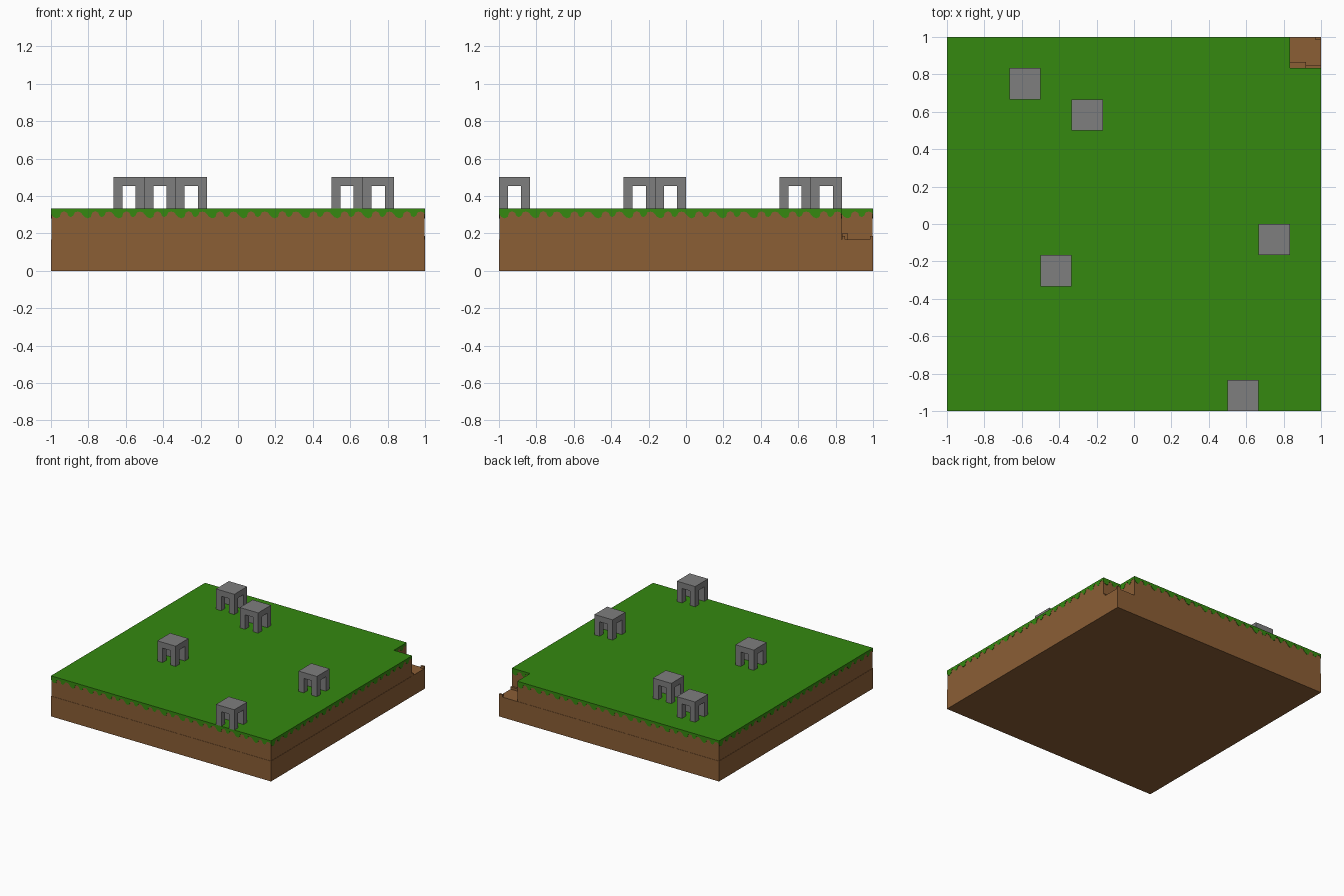
import bpy, bmesh
from mathutils import Vector

cube = bpy.data.objects.get("Cube")
if cube:
    bpy.data.objects.remove(cube, do_unlink=True)

CELL = 1 / 6            # the ground is a 12 x 12 grid of blocks
TOP = 2 * CELL          # ground height
INSET = 0.002           # dirt sits just behind the grass fringe


def material(name, rgb):
    m = bpy.data.materials.new(name)
    m.use_nodes = True
    m.diffuse_color = (*rgb, 1)
    bsdf = next(n for n in m.node_tree.nodes if n.type == 'BSDF_PRINCIPLED')
    bsdf.inputs["Base Color"].default_value = (*rgb, 1)
    bsdf.inputs["Roughness"].default_value = 0.9
    return m


GREEN = material("grass green", (0.035, 0.25, 0.005))
BROWN = material("dirt brown", (0.258, 0.112, 0.036))
GREY = material("stone grey", (0.21, 0.21, 0.21))


def finish(name, bm, mat):
    bmesh.ops.recalc_face_normals(bm, faces=bm.faces)
    mesh = bpy.data.meshes.new(name)
    bm.to_mesh(mesh)
    bm.free()
    mesh.materials.append(mat)
    obj = bpy.data.objects.new(name, mesh)
    bpy.context.collection.objects.link(obj)
    return obj


def prism(bm, points, offset):
    """Extrude a closed outline along an offset."""
    face = bm.faces.new([bm.verts.new(p) for p in points])
    ext = bmesh.ops.extrude_face_region(bm, geom=[face], use_keep_orig=True)
    verts = [g for g in ext["geom"] if isinstance(g, bmesh.types.BMVert)]
    bmesh.ops.translate(bm, verts=verts, vec=offset)


def box(bm, lo, hi):
    pts = [(lo[0], lo[1], lo[2]), (hi[0], lo[1], lo[2]),
           (hi[0], hi[1], lo[2]), (lo[0], hi[1], lo[2])]
    prism(bm, pts, (0, 0, hi[2] - lo[2]))


def outline(inset, z):
    """Square with one block missing at the back left corner."""
    h, n = 1 - inset, 1 - CELL - inset
    return [Vector((x, y, z)) for x, y in
            ((-h, -h), (h, -h), (h, n), (n, n), (n, h), (-h, h))]


# Dirt: full lower layer, notched upper layer
bm = bmesh.new()
box(bm, (-1, -1, 0), (1, 1, CELL))
finish("dirt_lower_layer", bm, BROWN)
bm = bmesh.new()
prism(bm, outline(INSET, CELL), (0, 0, TOP - 0.005 - CELL))
finish("dirt_upper_layer", bm, BROWN)

# Small dirt ledges left in the missing corner
bm = bmesh.new()
n = 1 - CELL
box(bm, (n, n, CELL), (0.92, 0.865, 0.2))
box(bm, (0.92, n, CELL), (1, 0.85, 0.185))
box(bm, (0.97, 0.985, CELL), (1, 1, 0.185))
finish("corner_ledges", bm, BROWN)

# Grass sheet
bm = bmesh.new()
prism(bm, outline(0, TOP - 0.008), (0, 0, 0.008))
finish("grass_top", bm, GREEN)

# Ragged grass fringe: one drip profile (fraction along block, depth)
DRIPS = [(0, 0.03), (0.08, 0.045), (0.18, 0.052), (0.28, 0.045), (0.32, 0.022),
         (0.42, 0.014), (0.52, 0.022), (0.56, 0.04), (0.64, 0.046),
         (0.72, 0.036), (0.76, 0.02), (0.86, 0.016), (0.95, 0.02), (1, 0.03)]
bm = bmesh.new()
corners = outline(0, TOP - 0.001)
for i, a in enumerate(corners):
    b = corners[(i + 1) % len(corners)]
    along = (b - a).normalized()
    inward = Vector((-along.y, along.x, 0))
    for k in range(round((b - a).length / CELL)):
        start = a + along * k * CELL
        pts = [start] + [start + along * u * CELL - Vector((0, 0, d))
                         for u, d in DRIPS] + [start + along * CELL]
        prism(bm, pts, inward * 0.004)
finish("grass_fringe", bm, GREEN)

# Stone tables: a slab on four corner legs
HALF, LEG = CELL / 2, 0.048
for i, (cx, cy) in enumerate([(-3.5, 4.5), (-1.5, 3.5), (4.5, -0.5),
                              (-2.5, -1.5), (3.5, -5.5)]):
    x, y = cx * CELL, cy * CELL
    bm = bmesh.new()
    slab = TOP + CELL - LEG
    box(bm, (x - HALF, y - HALF, slab), (x + HALF, y + HALF, TOP + CELL))
    for lx in (x - HALF, x + HALF - LEG):
        for ly in (y - HALF, y + HALF - LEG):
            box(bm, (lx, ly, TOP), (lx + LEG, ly + LEG, slab))
    finish(f"stone_table_{i + 1}", bm, GREY)
